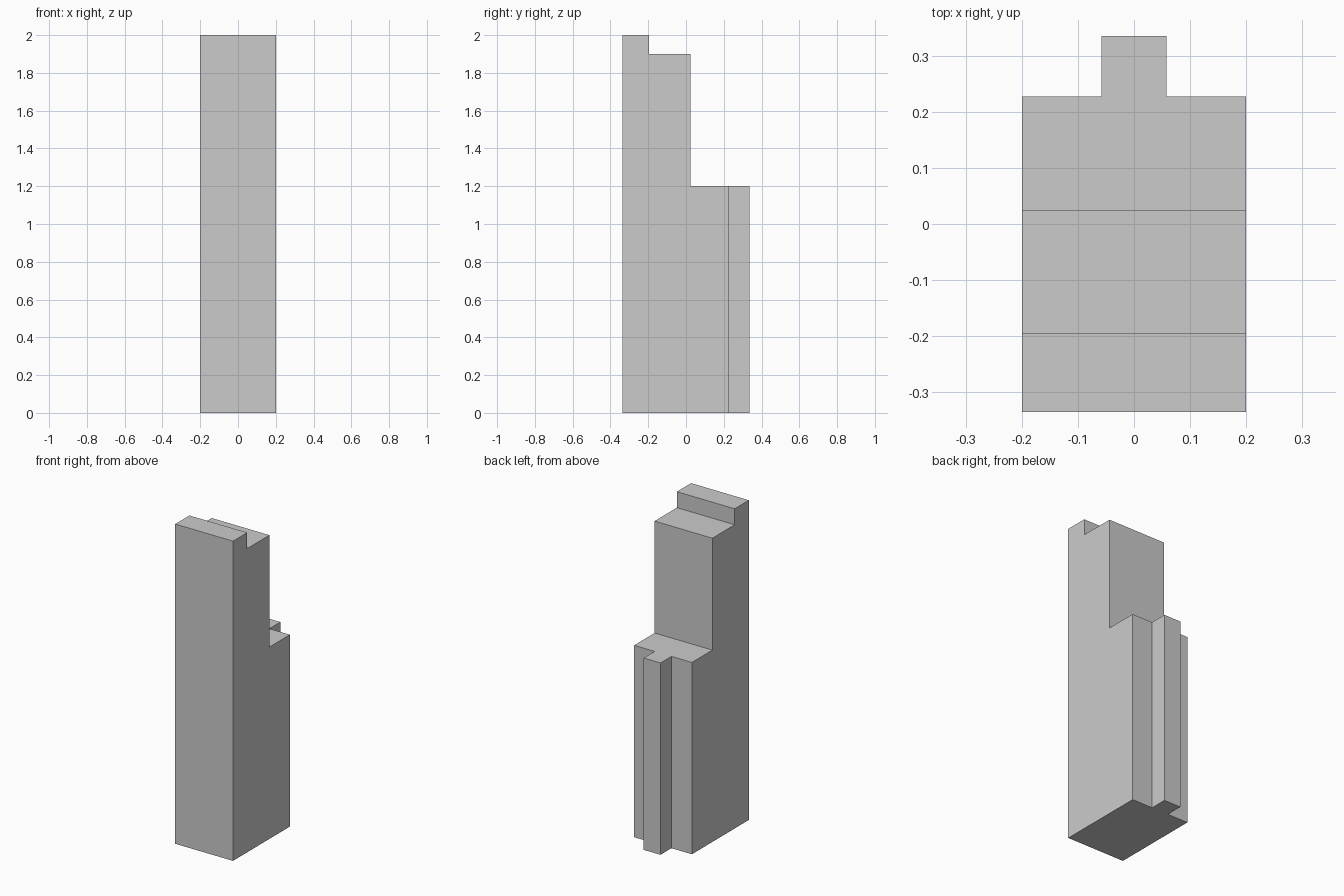
import bpy
import bmesh

cube = bpy.data.objects.get("Cube")
if cube:
    bpy.data.objects.remove(cube, do_unlink=True)

# Material
grey = bpy.data.materials.new("concrete grey")
grey.use_nodes = True
colour = (0.6, 0.6, 0.6, 1)
grey.diffuse_color = colour
grey.node_tree.nodes["Principled BSDF"].inputs["Base Color"].default_value = colour

# Footprint: a rectangle with a narrow rib at the back
half_width, rib_half = 0.2, 0.058
front, wall_back, rib_back = -0.335, 0.227, 0.335
right_side = [(half_width, front), (half_width, wall_back),
              (rib_half, wall_back), (rib_half, rib_back)]
outline = right_side + [(-x, y) for x, y in reversed(right_side)]

bm = bmesh.new()
floor = bm.faces.new([bm.verts.new((x, y, 0)) for x, y in outline])


def raise_face(face, height):
    """Extrude a horizontal face up by height."""
    result = bmesh.ops.extrude_face_region(bm, geom=[face])
    verts = [g for g in result["geom"] if isinstance(g, bmesh.types.BMVert)]
    bmesh.ops.translate(bm, verts=verts, vec=(0, 0, height))


# Lower block, then each setback rises from the front part of the roof below
raise_face(floor, 1.2)
for base, top, back in ((1.2, 1.9, 0.025), (1.9, 2.0, -0.195)):
    bmesh.ops.bisect_plane(bm, geom=bm.verts[:] + bm.edges[:] + bm.faces[:],
                           plane_co=(0, back, 0), plane_no=(0, 1, 0))
    roof = next(f for f in bm.faces
                if all(abs(v.co.z - base) < 1e-4 and v.co.y < back + 1e-4
                       for v in f.verts))
    raise_face(roof, top - base)

# Merge coplanar faces into clean walls
bmesh.ops.recalc_face_normals(bm, faces=bm.faces[:])
bmesh.ops.dissolve_limit(bm, angle_limit=0.01, verts=bm.verts[:], edges=bm.edges[:])

mesh = bpy.data.meshes.new("stepped_tower")
bm.to_mesh(mesh)
bm.free()
mesh.materials.append(grey)
tower = bpy.data.objects.new("stepped_tower", mesh)
bpy.context.collection.objects.link(tower)
